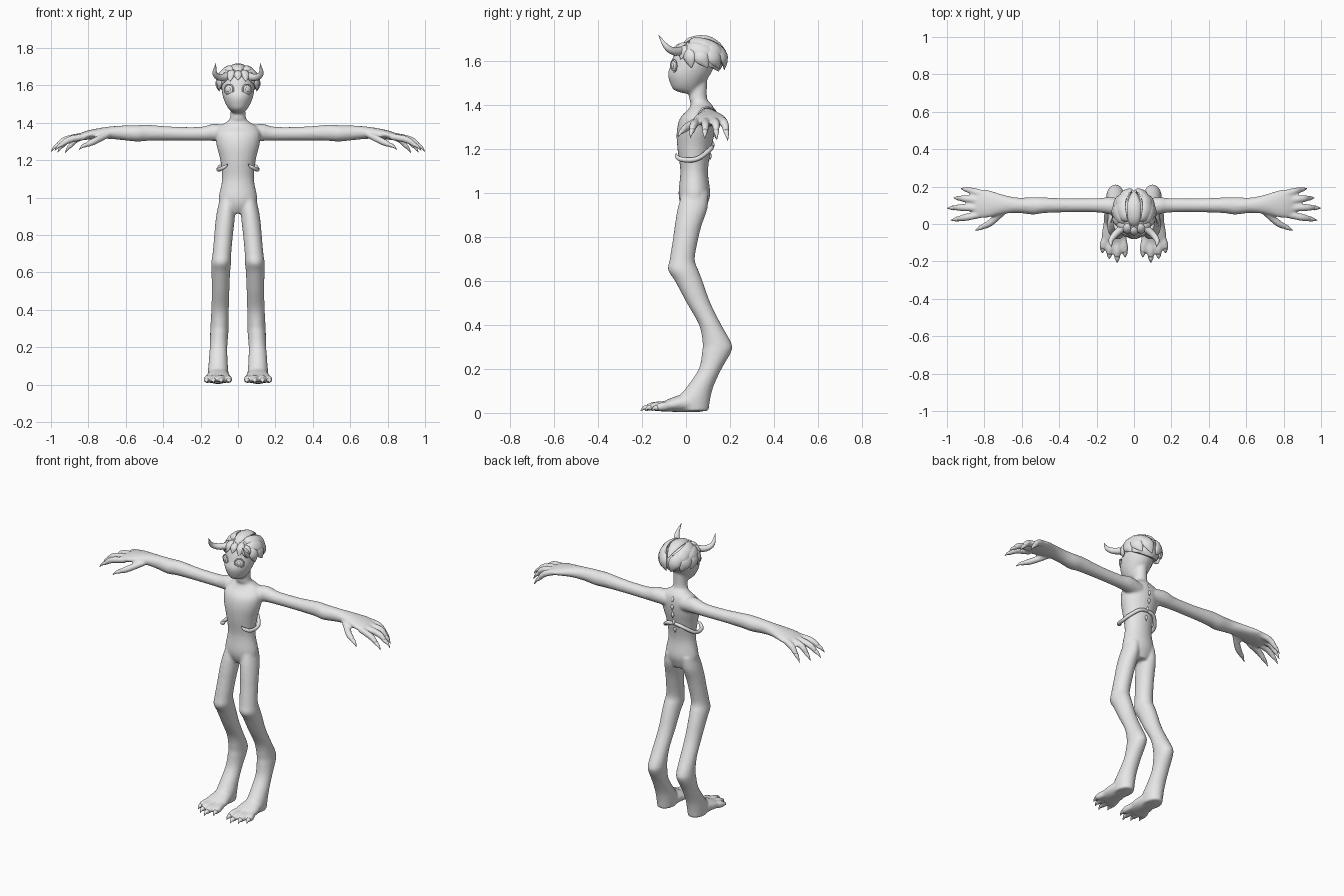
import bpy, bmesh
from math import sin, cos, pi, radians
from mathutils import Vector, Matrix

cube = bpy.data.objects.get("Cube")
if cube:
    bpy.data.objects.remove(cube)

grey = bpy.data.materials.new("plain_grey")
grey.use_nodes = True
grey.diffuse_color = (0.8, 0.8, 0.8, 1)
grey.node_tree.nodes["Principled BSDF"].inputs["Base Color"].default_value = (0.8, 0.8, 0.8, 1)

X, Y, Z = Vector((1, 0, 0)), Vector((0, 1, 0)), Vector((0, 0, 1))
SIDES = (1, -1)


def smooth_path(secs, sub):
    """Catmull-Rom through sections (x, y, z, radius, radius)."""
    out = []
    for i in range(len(secs) - 1):
        quad = [secs[max(i - 1, 0)], secs[i], secs[i + 1], secs[min(i + 2, len(secs) - 1)]]
        for k in range(sub):
            t = k / sub
            out.append([0.5 * (2 * b + (c - a) * t + (2 * a - 5 * b + 4 * c - d) * t * t
                               + (3 * b - a - 3 * c + d) * t ** 3) for a, b, c, d in zip(*quad)])
    return out + [list(secs[-1])]


def loft(bm, secs, side=X, along=None, mirror=1, n=16, sub=4):
    """Closed elliptical tube; 'along' keeps all rings parallel."""
    path = smooth_path(secs, sub)
    pts = [Vector(s[:3]) for s in path]
    rings = []
    for i, s in enumerate(path):
        t = along or (pts[min(i + 1, len(pts) - 1)] - pts[max(i - 1, 0)]).normalized()
        u = (side - t * side.dot(t)).normalized()
        v = t.cross(u)
        ring = []
        for k in range(n):
            a = 2 * pi * k / n
            p = pts[i] + u * max(s[3], 0.001) * cos(a) + v * max(s[4], 0.001) * sin(a)
            p.x *= mirror
            ring.append(bm.verts.new(p))
        rings.append(ring)
    for r, q in zip(rings, rings[1:]):
        for k in range(n):
            bm.faces.new((r[k], r[(k + 1) % n], q[(k + 1) % n], q[k]))
    bm.faces.new(rings[0])
    bm.faces.new(rings[-1])


def finish(bm, name):
    bmesh.ops.recalc_face_normals(bm, faces=bm.faces)
    me = bpy.data.meshes.new(name)
    bm.to_mesh(me)
    bm.free()
    me.materials.append(grey)
    ob = bpy.data.objects.new(name, me)
    bpy.context.collection.objects.link(ob)
    bpy.ops.object.select_all(action='DESELECT')
    ob.select_set(True)
    bpy.context.view_layer.objects.active = ob
    bpy.ops.object.shade_smooth_by_angle(angle=radians(50))
    return ob


body, claws = bmesh.new(), bmesh.new()

# Torso and neck
loft(body, [(0, .04, .915, .05, .045), (0, .037, .95, .095, .062), (0, .038, 1.0, .103, .072),
            (0, .037, 1.1, .085, .063), (0, .038, 1.2, .095, .077), (0, .045, 1.28, .115, .087),
            (0, .055, 1.34, .12, .082), (0, .07, 1.38, .1, .06), (0, .068, 1.405, .06, .046),
            (0, .055, 1.43, .042, .041), (0, .055, 1.52, .038, .042)], along=Z, n=24)

# Head
loft(body, [(0, .025, 1.452, .025, .035), (0, .005, 1.468, .045, .06), (0, .005, 1.5, .066, .078),
            (0, .015, 1.54, .081, .097), (0, .03, 1.58, .088, .1), (0, .045, 1.63, .088, .1),
            (0, .05, 1.67, .07, .08), (0, .05, 1.69, .03, .04)], along=Z, n=24)


def digit(base, knuckle, tip, r, side, s):
    """Finger or toe with a curved claw at its end."""
    b, k, t = map(Vector, (base, knuckle, tip))
    end = k.lerp(t, 0.55) + Z * r * 0.3
    loft(body, [(*b, r, r), (*k, r * 1.08, r * 1.05), (*end, r * .75, r * .75)], side, mirror=s, n=12)
    loft(claws, [(*k.lerp(end, 0.6), r * .6, r * .6), (*end, r * .72, r * .65),
                 (*(end.lerp(t, 0.5) + Z * r * .3), r * .45, r * .42), (*t, .001, .001)],
         side, mirror=s, n=10, sub=3)


FINGERS = [((.80, .16, 1.335), (.86, .175, 1.315), (.925, .19, 1.237)),
           ((.82, .125, 1.33), (.90, .135, 1.315), (.965, .14, 1.24)),
           ((.82, .085, 1.33), (.92, .088, 1.31), (1.0, .085, 1.245)),
           ((.82, .05, 1.325), (.90, .035, 1.31), (.98, .02, 1.25)),
           ((.70, .065, 1.335), (.77, .005, 1.30), (.85, -.035, 1.255))]
TOES = [((.15, -.07, .035), (.163, -.11, .028), (.17, -.155, .008)),
        ((.12, -.08, .035), (.13, -.135, .03), (.132, -.187, .008)),
        ((.09, -.08, .035), (.09, -.145, .03), (.09, -.207, .008)),
        ((.062, -.07, .035), (.052, -.125, .028), (.046, -.178, .008))]

for s in SIDES:
    # Arm and palm
    loft(body, [(.05, .085, 1.34, .05, .045), (.13, .097, 1.348, .046, .046), (.2, .1, 1.341, .038, .037),
                (.35, .1, 1.342, .037, .037), (.48, .1, 1.346, .042, .043), (.54, .097, 1.343, .047, .044),
                (.62, .1, 1.346, .041, .039), (.7, .105, 1.346, .052, .032), (.78, .108, 1.338, .074, .026),
                (.83, .107, 1.328, .075, .022), (.86, .105, 1.32, .06, .014)], Y, X, s)
    # Backward-jointed leg
    loft(body, [(.055, .042, 1.0, .04, .06), (.063, .03, .93, .049, .068), (.071, .012, .86, .051, .062),
                (.077, .0, .8, .05, .058), (.086, -.017, .7, .05, .057), (.09, -.013, .65, .053, .069),
                (.092, .012, .6, .05, .063), (.093, .057, .5, .047, .054), (.096, .11, .4, .047, .051),
                (.098, .14, .32, .049, .065), (.1, .14, .28, .049, .067), (.104, .11, .2, .047, .052),
                (.106, .065, .12, .051, .06), (.106, .035, .06, .055, .075), (.106, .035, .008, .05, .068)],
         X, Z, s, n=20)
    # Foot
    loft(body, [(.106, .07, .04, .045, .036), (.106, 0, .045, .058, .043), (.106, -.07, .036, .068, .031),
                (.106, -.115, .026, .058, .02)], X, -Y, s)
    for f in FINGERS:
        digit(*f, .018, Y, s)
    for f in TOES:
        digit(*f, .02, X, s)

skin = finish(body, "body")
rem = skin.modifiers.new("blend", 'REMESH')
rem.mode, rem.voxel_size, rem.use_smooth_shade = 'VOXEL', 0.007, True
soft = skin.modifiers.new("soften", 'SMOOTH')
soft.factor, soft.iterations = 0.5, 6
finish(claws, "claws")

# Horns and the wrapped pair of ribs
horns, ribs = bmesh.new(), bmesh.new()
for s in SIDES:
    loft(horns, [(.06, -.02, 1.645, .02, .02), (.1, -.055, 1.643, .018, .018), (.124, -.09, 1.665, .013, .013),
                 (.118, -.125, 1.718, .001, .001)], Z, mirror=s, n=12)
    loft(ribs, [(0, .115, 1.21, .01, .01), (.05, .112, 1.20, .011, .011), (.095, .07, 1.165, .011, .011),
                (.104, .03, 1.15, .011, .011), (.095, -.02, 1.152, .011, .011), (.07, -.042, 1.165, .009, .009),
                (.055, -.045, 1.18, .001, .001)], Z, mirror=s, n=10)
finish(horns, "horns")
finish(ribs, "wrapped_ribs")

# Small scales down the spine
scales = bmesh.new()
for z, y in ((1.365, .128), (1.32, .134), (1.27, .13), (1.22, .118), (1.17, .105)):
    loft(scales, [(0, y - .002, z + .02, .001, .001), (0, y + .004, z, .009, .008),
                  (0, y + .004, z - .022, .001, .001)], n=8, sub=3)
finish(scales, "spine_scales")

# Hair cap with leaf-shaped locks laid over it
CENTRE, SIZE = Vector((0, .062, 1.607)), Vector((.098, .11, .09))
hair = bmesh.new()


def on_scalp(az, el, lift):
    a, e = radians(az), radians(el)
    d = Vector((sin(a) * cos(e), -cos(a) * cos(e), sin(e)))
    return CENTRE + d * SIZE * lift, d


def lock(start, end, width, mirror):
    secs = []
    for t, w, lift in ((0, .15, .95), (.25, .8, 1.06), (.55, 1, 1.08), (.8, .6, 1.1), (1, .02, 1.16)):
        p, d = on_scalp(start[0] + (end[0] - start[0]) * t, start[1] + (end[1] - start[1]) * t, lift)
        secs.append((*p, width * w, .015 * w))
    a, b = Vector(secs[0][:3]), Vector(secs[-1][:3])
    out = on_scalp((start[0] + end[0]) / 2, (start[1] + end[1]) / 2, 1)[1]
    loft(hair, secs, (b - a).cross(out).normalized(), mirror=mirror, n=10, sub=3)


lock((0, 35), (0, 160), .038, 1)
lock((0, 50), (0, 12), .022, 1)
LOCKS = [((25, 62), (168, 32), .036), ((38, 42), (135, 15), .034), ((30, 55), (22, 8), .024),
         ((45, 45), (48, 0), .026), ((62, 40), (72, -22), .03), ((78, 38), (108, -22), .034),
         ((105, 42), (140, -25), .036), ((140, 48), (172, -28), .036), ((95, 60), (160, 5), .036)]
for s in SIDES:
    for a, b, w in LOCKS:
        lock(a, b, w, s)
cap = bmesh.ops.create_uvsphere(hair, u_segments=24, v_segments=14, radius=1)["verts"]
for v in cap:
    # Raise the cap's front edge clear of the face
    v.co = Vector((v.co.x, v.co.y, max(v.co.z, -.15 - .6 * v.co.y if v.co.y > 0 else .3)))
    v.co = CENTRE + v.co * SIZE
finish(hair, "hair")

# Round eyes: eyeball, rim and raised pupil
for s, label in ((1, "left"), (-1, "right")):
    place = Matrix.Translation((s * .048, -.056, 1.577)) @ Matrix.Rotation(s * radians(28), 4, 'Z') \
        @ Matrix.Rotation(radians(90), 4, 'X')
    bm = bmesh.new()
    for r, depth, lift in ((.025, .008, 0), (.012, .005, .006)):
        bmesh.ops.create_uvsphere(bm, u_segments=20, v_segments=10, radius=1,
                                  matrix=place @ Matrix.Translation((0, 0, lift)) @ Matrix.Diagonal((r, r, depth, 1)))
    finish(bm, label + "_eye")
    bpy.ops.mesh.primitive_torus_add(major_radius=.027, minor_radius=.004, major_segments=24, minor_segments=8)
    rim = bpy.context.object
    rim.name = label + "_eye_rim"
    rim.matrix_world = place
    rim.data.materials.append(grey)
    bpy.ops.object.shade_smooth_by_angle(angle=radians(50))
